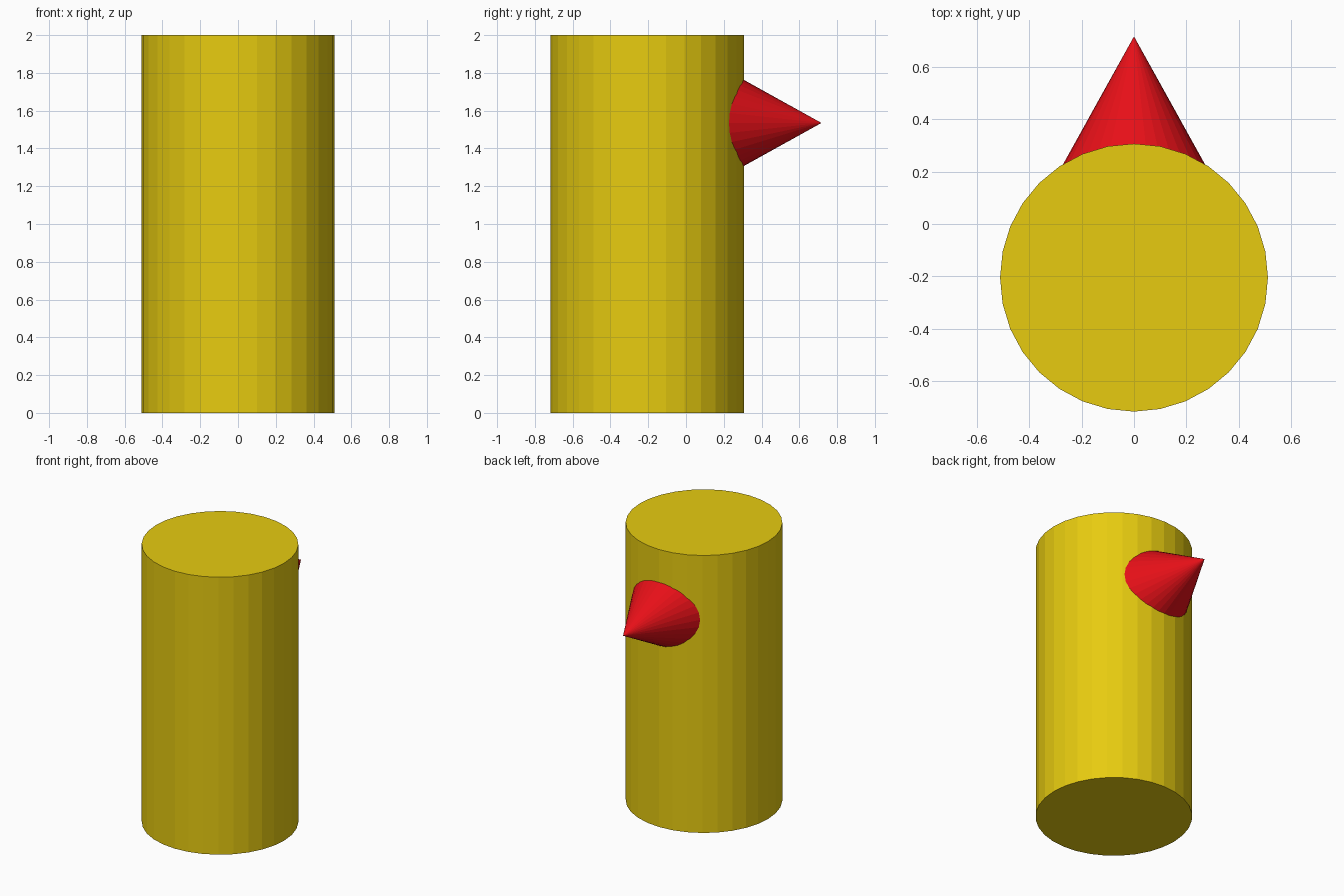
import bpy
from math import radians

if "Cube" in bpy.data.objects:
    bpy.data.objects.remove(bpy.data.objects["Cube"])


def paint(obj, name, color):
    mat = bpy.data.materials.new(name)
    mat.diffuse_color = color
    mat.use_nodes = True
    mat.node_tree.nodes["Principled BSDF"].inputs["Base Color"].default_value = mat.diffuse_color
    obj.data.materials.append(mat)


# Upright 32-sided body
bpy.ops.mesh.primitive_cylinder_add(vertices=32, radius=0.512, depth=2.0,
                                    location=(0, -0.205, 1.0))
body = bpy.context.object
body.name = "body"
paint(body, "yellow", (0.8, 0.6, 0.005, 1))

# Cone pointing backwards, its base sunk into the body
tip_y, base_y, slope = 0.717, 0.13, 0.555
depth = tip_y - base_y
bpy.ops.mesh.primitive_cone_add(vertices=32, radius1=depth * slope, radius2=0,
                                depth=depth,
                                location=(0, (tip_y + base_y) / 2, 1.535),
                                rotation=(radians(-90), 0, 0))
spike = bpy.context.object
spike.name = "back_cone"
paint(spike, "red", (0.8, 0.005, 0.009, 1))
